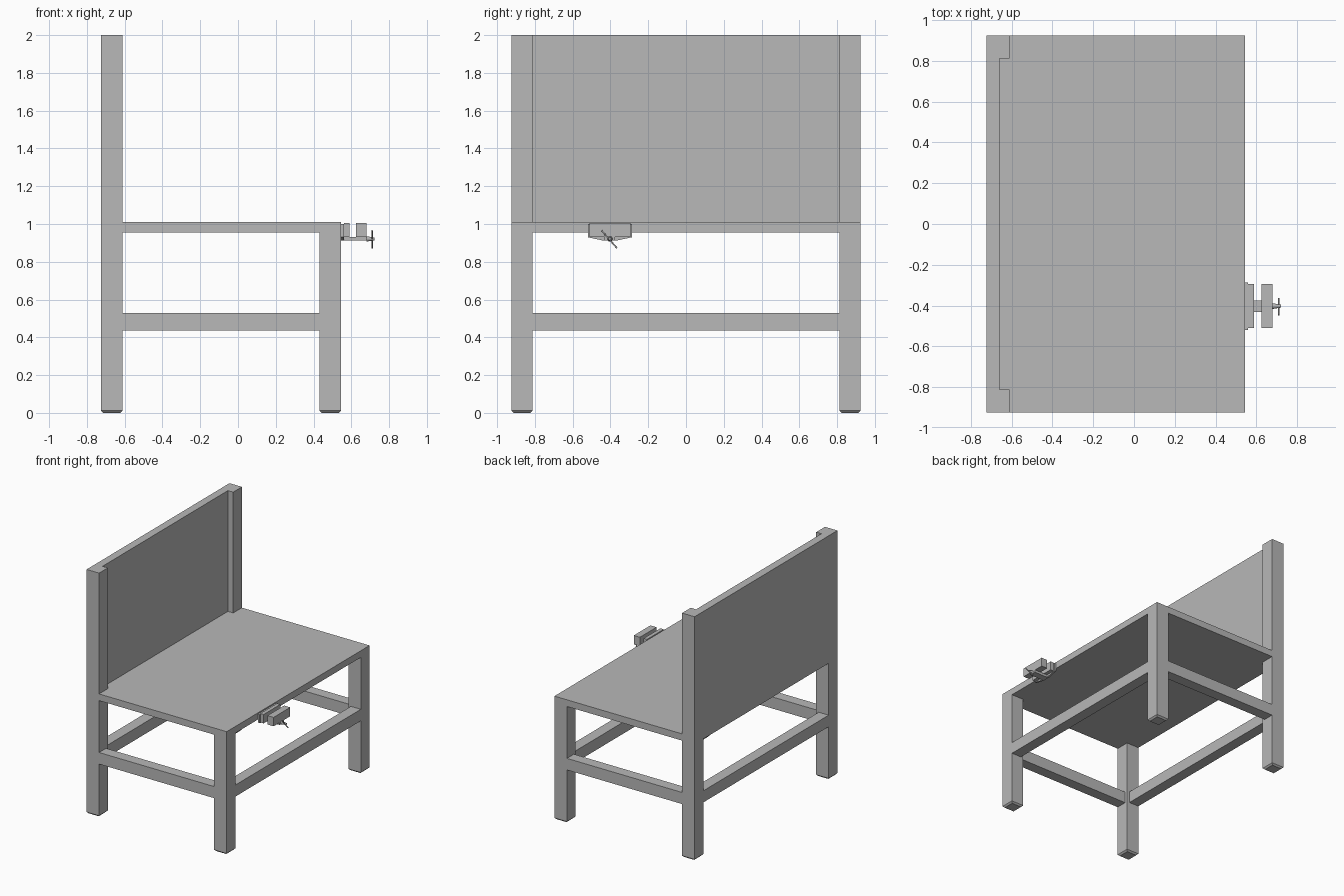
import bpy
import bmesh
from mathutils import Vector

if "Cube" in bpy.data.objects:
    bpy.data.objects.remove(bpy.data.objects["Cube"], do_unlink=True)

GREY = (0.48, 0.48, 0.48, 1)
grey = bpy.data.materials.new("plain grey")
grey.use_nodes = True
grey.diffuse_color = GREY
grey.node_tree.nodes["Principled BSDF"].inputs["Base Color"].default_value = GREY


def finish(name, bm):
    bmesh.ops.recalc_face_normals(bm, faces=bm.faces)
    mesh = bpy.data.meshes.new(name)
    bm.to_mesh(mesh)
    bm.free()
    mesh.materials.append(grey)
    obj = bpy.data.objects.new(name, mesh)
    bpy.context.collection.objects.link(obj)
    return obj


def box_mesh(x, y, z):
    """Box between (low, high) pairs on each axis."""
    bm = bmesh.new()
    bmesh.ops.create_cube(bm, size=1)
    for v in bm.verts:
        v.co = [low + (c + 0.5) * (high - low) for c, (low, high) in zip(v.co, (x, y, z))]
    return bm


def box(name, x, y, z):
    return finish(name, box_mesh(x, y, z))


def leg(name, x, y, top):
    """Square post with a chamfered foot."""
    bm = box_mesh(x, y, (0, top))
    edges = [e for e in bm.edges if all(v.co.z < 0.001 for v in e.verts)]
    bmesh.ops.bevel(bm, geom=edges, offset=0.012, segments=1, affect='EDGES')
    finish(name, bm)


def extrude_x(name, outline, x0, x1):
    """Solid from a (y, z) outline."""
    bm = bmesh.new()
    face = bm.faces.new([bm.verts.new((x0, y, z)) for y, z in outline])
    out = bmesh.ops.extrude_face_region(bm, geom=[face])
    moved = [g for g in out["geom"] if isinstance(g, bmesh.types.BMVert)]
    bmesh.ops.translate(bm, vec=(x1 - x0, 0, 0), verts=moved)
    return finish(name, bm)


def rod(name, start, end, r0, r1):
    start, end = Vector(start), Vector(end)
    bm = bmesh.new()
    bmesh.ops.create_cone(bm, cap_ends=True, segments=16, radius1=r0, radius2=r1,
                          depth=(end - start).length)
    obj = finish(name, bm)
    obj.location = (start + end) / 2
    obj.rotation_euler = (end - start).to_track_quat('Z', 'Y').to_euler()
    for poly in obj.data.polygons:
        poly.use_smooth = len(poly.vertices) == 4


# Main levels and edges of the bench
BACK, FRONT, SIDE, POST = -0.725, 0.545, 0.925, 0.113
UNDER, TOP = 0.955, 1.01
RAIL_Z, RAIL_W = (0.435, 0.53), 0.09
back_in, front_in, side_in = BACK + POST, FRONT - POST, SIDE - POST

# Legs, posts and side rails
for side, s in (("left", 1), ("right", -1)):
    y = sorted((s * side_in, s * SIDE))
    leg("back_post_" + side, (BACK, back_in), y, 2)
    leg("front_leg_" + side, (front_in, FRONT), y, UNDER)
    box("side_rail_" + side, (back_in, front_in),
        sorted((s * SIDE, s * (SIDE - RAIL_W))), RAIL_Z)

# Long rails
box("back_rail", (BACK, BACK + RAIL_W), (-side_in, side_in), RAIL_Z)
box("front_rail", (FRONT - RAIL_W, FRONT), (-side_in, side_in), RAIL_Z)

# Worktop and back board
box("worktop", (back_in, FRONT), (-SIDE, SIDE), (UNDER, TOP))
box("worktop_back_strip", (BACK, back_in), (-side_in, side_in), (UNDER, TOP))
box("back_board", (BACK, -0.66), (-side_in, side_in), (UNDER, 2))

# Vise: mounting plate with a tapered lower edge, and two jaws
VY = -0.403
plate = [(-0.117, 1.0), (0.117, 1.0), (0.117, 0.93), (0.035, 0.912),
         (-0.035, 0.912), (-0.117, 0.93)]
extrude_x("vise_plate", [(VY + y, z) for y, z in plate], FRONT, 0.56)
jaw_y = (VY - 0.108, VY + 0.108)
box("vise_fixed_jaw", (0.56, 0.59), jaw_y, (0.932, 1.005))
box("vise_moving_jaw", (0.625, 0.68), jaw_y, (0.932, 1.005))

# Vise slide, screw and handle
box("vise_slide", (0.56, 0.68), (VY - 0.028, VY + 0.028), (0.912, 0.932))
rod("vise_screw", (0.68, VY, 0.921), (0.722, VY, 0.921), 0.014, 0.007)
rod("vise_handle", (0.71, -0.447, 0.965), (0.71, -0.365, 0.872), 0.004, 0.004)
